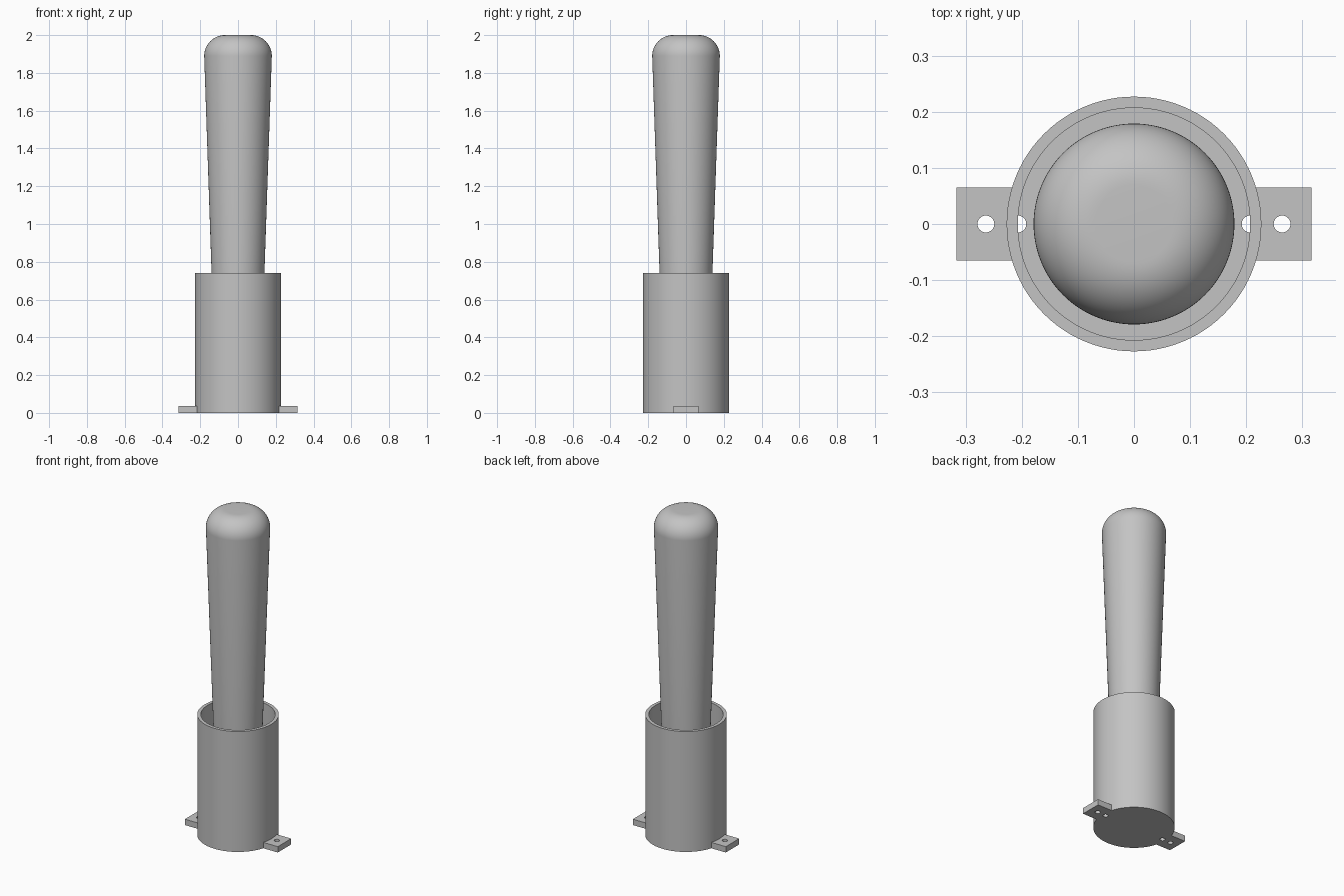
import bpy
import math
from mathutils import Vector

if "Cube" in bpy.data.objects:
    bpy.data.objects.remove(bpy.data.objects["Cube"], do_unlink=True)

SEGMENTS = 96
FLOOR = 0.036          # thickness of cup floor and mounting tabs
TAB_END = 0.316
CUP_R, BORE_R, CUP_H = 0.227, 0.207, 0.74

grey = bpy.data.materials.new("plain grey")
grey.use_nodes = True
colour = (0.55, 0.55, 0.55, 1)
grey.diffuse_color = colour
grey.node_tree.nodes["Principled BSDF"].inputs["Base Color"].default_value = colour


def lathe(name, profile):
    """Solid of revolution from (radius, height) points, ends on the axis."""
    verts, rings, faces = [], [], []
    for r, z in profile:
        count = SEGMENTS if r > 0 else 1
        rings.append([len(verts) + i for i in range(count)])
        for i in range(count):
            a = math.tau * i / SEGMENTS
            verts.append((r * math.cos(a), r * math.sin(a), z))
    for low, high in zip(rings, rings[1:]):
        for i in range(SEGMENTS):
            j = (i + 1) % SEGMENTS
            if len(low) == 1:
                faces.append((low[0], high[j], high[i]))
            elif len(high) == 1:
                faces.append((low[i], low[j], high[0]))
            else:
                faces.append((low[i], low[j], high[j], high[i]))
    mesh = bpy.data.meshes.new(name)
    mesh.from_pydata(verts, [], faces)
    mesh.materials.append(grey)
    obj = bpy.data.objects.new(name, mesh)
    bpy.context.collection.objects.link(obj)
    return obj


def combine(target, tool, operation):
    """Apply a boolean, then remove the tool."""
    activate(target)
    mod = target.modifiers.new(operation.lower(), "BOOLEAN")
    mod.operation, mod.solver, mod.object = operation, "EXACT", tool
    bpy.ops.object.modifier_apply(modifier=mod.name)
    bpy.data.objects.remove(tool, do_unlink=True)


def activate(obj):
    bpy.ops.object.select_all(action="DESELECT")
    obj.select_set(True)
    bpy.context.view_layer.objects.active = obj


# Open cup with a solid floor
cup = lathe("cup", [(0, 0), (CUP_R, 0), (CUP_R, CUP_H), (BORE_R, CUP_H),
                    (BORE_R, FLOOR), (0, FLOOR)])

# Mounting tabs on both sides, each with a screw hole and a drain hole
for side in (1, -1):
    inner = BORE_R + 0.005
    bpy.ops.mesh.primitive_cube_add(
        size=1, location=(side * (inner + TAB_END) / 2, 0, FLOOR / 2))
    tab = bpy.context.object
    tab.name = "mounting_tab"
    tab.scale = (TAB_END - inner, 0.13, FLOOR)
    tab.data.materials.append(grey)
    combine(cup, tab, "UNION")
    for x in (BORE_R, 0.264):
        bpy.ops.mesh.primitive_cylinder_add(
            vertices=32, radius=0.015, depth=FLOOR * 2 + 0.002,
            location=(side * x, 0, 0))
        cutter = bpy.context.object
        cutter.name = "hole_cutter"
        cutter.hide_render = True
        cutter.data.materials.append(grey)
        combine(cup, cutter, "DIFFERENCE")

# Tapered handle standing on the cup floor, with a rounded top
fillet = 0.11
top_r = 0.069
arc = [Vector((top_r + fillet * math.cos(a), 2 - fillet + fillet * math.sin(a)))
       for a in (math.radians(90 * i / 16) for i in range(17))]
handle = lathe("handle", [(0, FLOOR), (0.116, FLOOR)] + [tuple(p) for p in arc]
               + [(0, 2)])

for obj in (cup, handle):
    activate(obj)
    bpy.ops.object.shade_smooth_by_angle(angle=math.radians(30))
